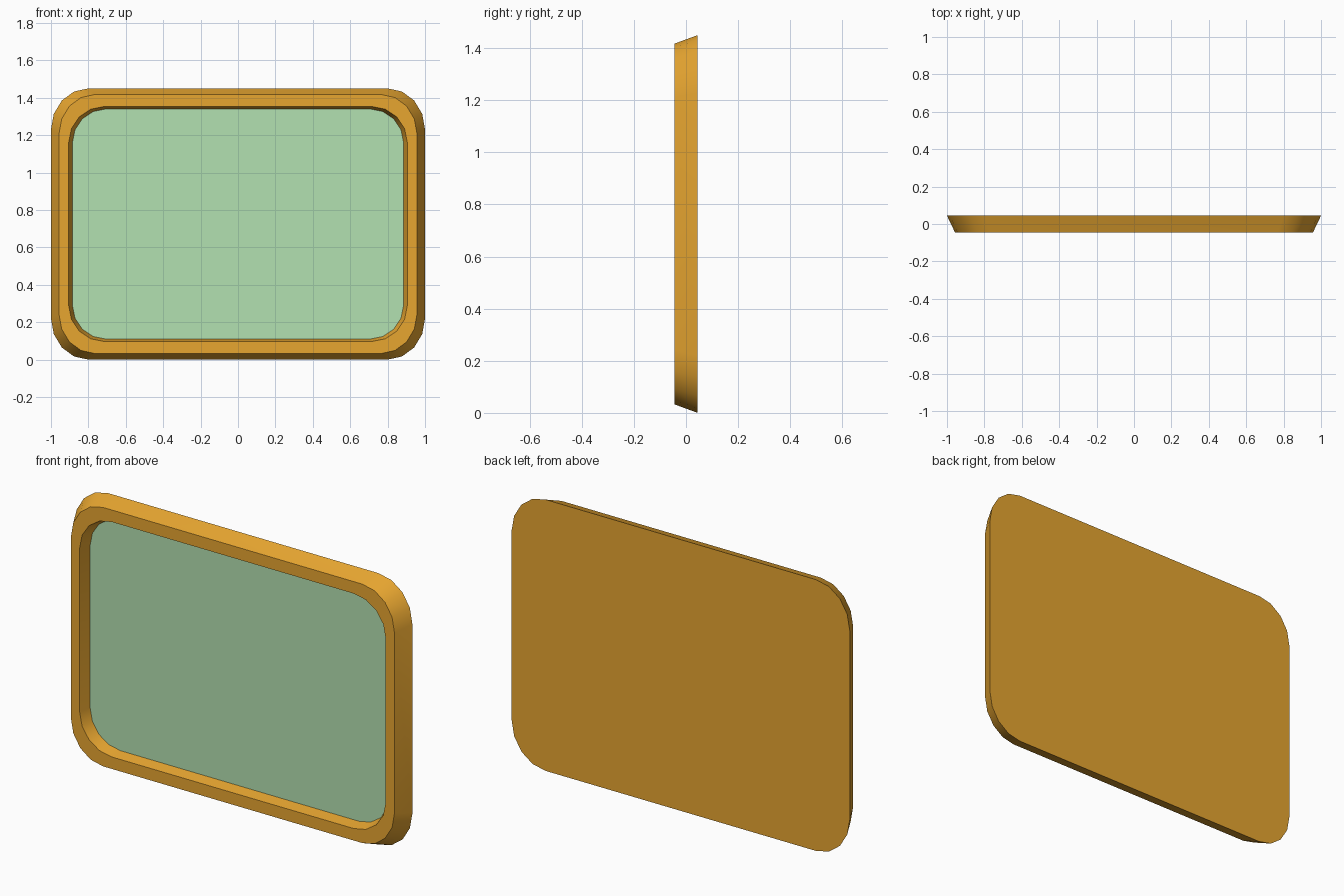
import bpy, bmesh
from math import sin, cos, pi, radians

if "Cube" in bpy.data.objects:
    bpy.data.objects.remove(bpy.data.objects["Cube"])

CZ = 0.725   # height of the board centre
SEGS = 4     # segments per rounded corner


def ring(bm, hx, hz, rx, rz, y):
    """Rounded rectangle of vertices in the plane at depth y."""
    verts = []
    for q, (sx, sz) in enumerate([(1, 1), (-1, 1), (-1, -1), (1, -1)]):
        for i in range(SEGS + 1):
            a = (q + i / SEGS) * pi / 2
            verts.append(bm.verts.new((sx * (hx - rx) + rx * cos(a), y,
                                       CZ + sz * (hz - rz) + rz * sin(a))))
    return verts


def finish(name, bm, color):
    bmesh.ops.recalc_face_normals(bm, faces=bm.faces)
    me = bpy.data.meshes.new(name)
    bm.to_mesh(me)
    bm.free()
    ob = bpy.data.objects.new(name, me)
    bpy.context.collection.objects.link(ob)
    mat = bpy.data.materials.new(name + "_colour")
    mat.diffuse_color = color
    mat.use_nodes = True
    mat.node_tree.nodes["Principled BSDF"].inputs["Base Color"].default_value = mat.diffuse_color
    me.materials.append(mat)
    bpy.ops.object.select_all(action='DESELECT')
    ob.select_set(True)
    bpy.context.view_layer.objects.active = ob
    bpy.ops.object.shade_smooth_by_angle(angle=radians(30))
    return ob


PANEL = (0.885, 0.615, 0.18, 0.18, 0.015)

# Frame: flat back, tapered outer side, front rim, tapered recess wall
bm = bmesh.new()
rings = [ring(bm, *p) for p in [
    (1.0, 0.725, 0.20, 0.22, 0.045),
    (0.957, 0.692, 0.19, 0.21, -0.045),
    (0.905, 0.628, 0.19, 0.19, -0.045),
    PANEL]]
n = len(rings[0])
for a, b in zip(rings, rings[1:]):
    for i in range(n):
        j = (i + 1) % n
        bm.faces.new((a[i], a[j], b[j], b[i]))
bm.faces.new(rings[0])
finish("board_frame", bm, (0.8, 0.38, 0.03, 1))

# Green writing panel filling the recess
bm = bmesh.new()
face = bm.faces.new(ring(bm, *PANEL))
face.normal_update()
if face.normal.y > 0:
    face.normal_flip()
panel = finish("writing_panel", bm, (0.45, 0.75, 0.44, 1))
if panel.data.polygons[0].normal.y > 0:
    panel.data.flip_normals()
